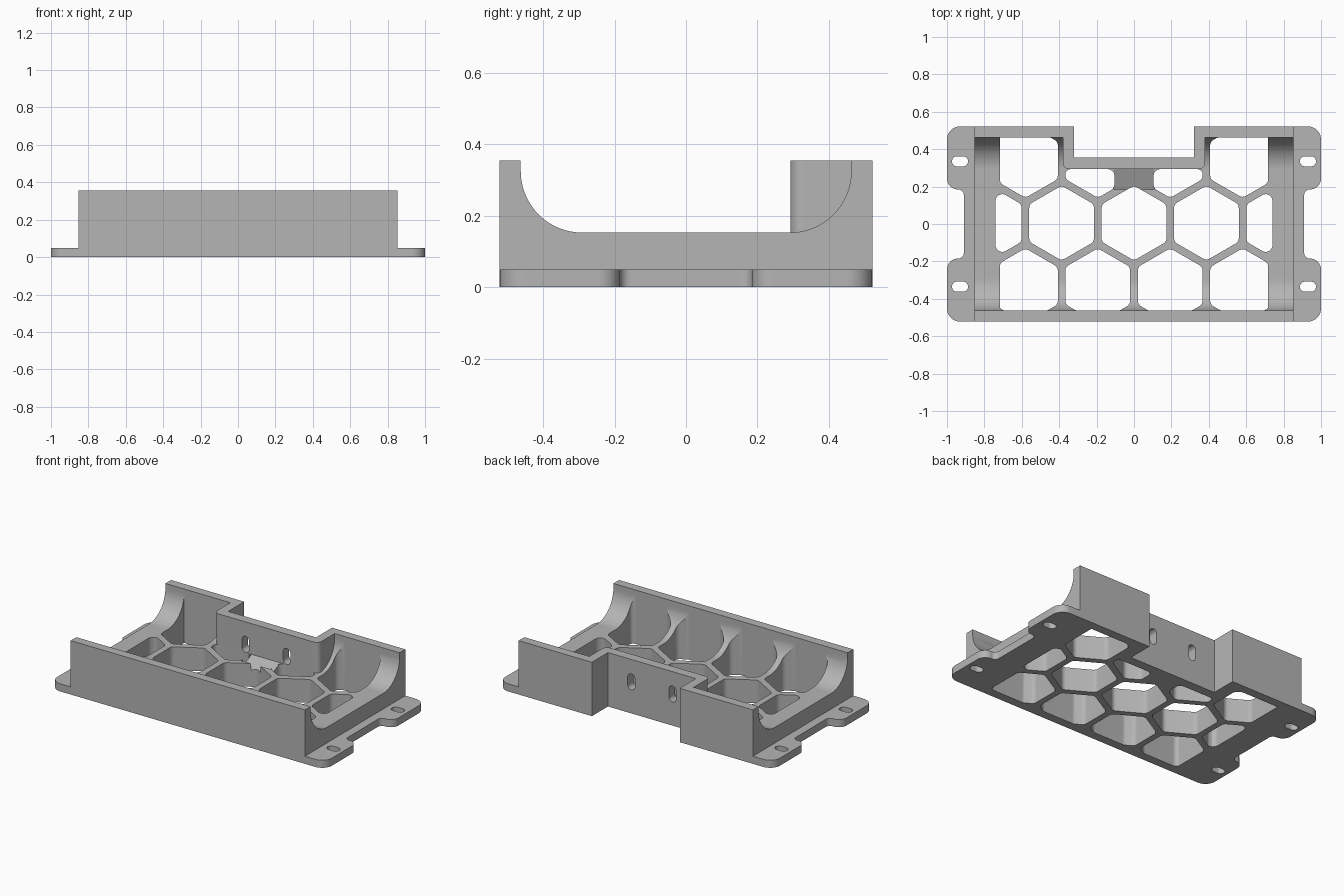
import bpy, bmesh, math
from mathutils import Vector

cube = bpy.data.objects.get("Cube")
if cube:
    bpy.data.objects.remove(cube)

HALF_X, HALF_Y, HEIGHT, FLOOR, PLATE = 0.853, 0.522, 0.355, 0.153, 0.05
WALL_Y, NOTCH_X, NOTCH_Y, NOTCH_IN = 0.463, 0.32, 0.355, 0.293

grey = bpy.data.materials.new("plain grey")
grey.use_nodes = True
grey.diffuse_color = (0.46, 0.46, 0.46, 1)
grey.node_tree.nodes["Principled BSDF"].inputs["Base Color"].default_value = grey.diffuse_color


def rounded(points, limit=0.5, steps=8):
    """Outline with each corner (x, y, radius) replaced by an arc."""
    out = []
    for i, (x, y, r) in enumerate(points):
        p = Vector((x, y))
        a = Vector(points[i - 1][:2]) - p
        b = Vector(points[(i + 1) % len(points)][:2]) - p
        if r == 0:
            out.append(p)
            continue
        half = a.angle(b) / 2
        t = min(r / math.tan(half), limit * a.length, limit * b.length)
        r = t * math.tan(half)
        a.normalize()
        b.normalize()
        c = p + (a + b).normalized() * r / math.sin(half)
        start, end = p + a * t - c, p + b * t - c
        out += [c + start.lerp(end, k / steps).normalized() * r for k in range(steps + 1)]
    return out


def prism(name, outlines, lo, hi, axis="z"):
    """Extrude outlines along an axis."""
    place = {"x": lambda p, d: (d, p[0], p[1]),
             "y": lambda p, d: (p[0], d, p[1]),
             "z": lambda p, d: (p[0], p[1], d)}[axis]
    bm = bmesh.new()
    for outline in outlines:
        low = [bm.verts.new(place(p, lo)) for p in outline]
        high = [bm.verts.new(place(p, hi)) for p in outline]
        bm.faces.new(low)
        bm.faces.new(high)
        for i in range(len(low)):
            bm.faces.new((low[i - 1], low[i], high[i], high[i - 1]))
    bmesh.ops.recalc_face_normals(bm, faces=bm.faces)
    mesh = bpy.data.meshes.new(name)
    bm.to_mesh(mesh)
    bm.free()
    mesh.materials.append(grey)
    obj = bpy.data.objects.new(name, mesh)
    bpy.context.collection.objects.link(obj)
    return obj


def box(x0, x1, y0, y1, r=0):
    return [(x0, y0, r), (x1, y0, r), (x1, y1, r), (x0, y1, r)]


def combine(target, tool, operation):
    bpy.context.view_layer.objects.active = target
    mod = target.modifiers.new(operation, "BOOLEAN")
    mod.operation, mod.solver, mod.object = operation, "EXACT", tool
    bpy.ops.object.modifier_apply(modifier=mod.name)
    bpy.data.objects.remove(tool)


def clip(points, axis, sign, value):
    """Keep the part of a convex outline where sign * coordinate <= sign * value."""
    out = []
    for i, q in enumerate(points):
        p = points[i - 1]
        dp, dq = sign * (p[axis] - value), sign * (q[axis] - value)
        if dp * dq < 0:
            out.append(p.lerp(q, dp / (dp - dq)))
        if dq <= 0:
            out.append(q)
    return out


def hexagon(cx, cy, x0, x1, y0, y1):
    radius = 0.2
    pts = [Vector((cx + radius * math.sin(k * math.pi / 3),
                   cy + radius * math.cos(k * math.pi / 3))) for k in range(6)]
    for axis, sign, value in ((0, 1, x1), (0, -1, x0), (1, 1, y1), (1, -1, y0)):
        pts = clip(pts, axis, sign, value)
    return rounded([(p.x, p.y, 0.035) for p in pts], steps=6)


# Trough: side profile with curved inner walls
fillet = 0.172
profile = [(-HALF_Y, 0, 0), (HALF_Y, 0, 0), (HALF_Y, HEIGHT, 0), (WALL_Y, HEIGHT, 0),
           (WALL_Y, FLOOR, fillet), (-WALL_Y, FLOOR, fillet),
           (-WALL_Y, HEIGHT, 0), (-HALF_Y, HEIGHT, 0)]
tray = prism("tray", [rounded(profile, limit=0.9, steps=20)], -HALF_X, HALF_X, "x")

# Base plate with four mounting ears
side = [(1, -HALF_Y, 0.07), (1, -0.185, 0.058), (0.91, -0.185, 0.03)]
right = side + [(x, -y, r) for x, y, r in reversed(side)]
ears = right + [(-x, -y, r) for x, y, r in right]
combine(tray, prism("base_plate", [rounded(ears, limit=0.65)], 0, PLATE), "UNION")

# Stepped-in section of the back wall
outer = NOTCH_X + 0.06
step = [(-outer, NOTCH_IN, 0.035), (outer, NOTCH_IN, 0.035), (outer, HALF_Y, 0), (-outer, HALF_Y, 0)]
combine(tray, prism("back_step", [rounded(step)], 0, HEIGHT), "UNION")
notch = rounded(box(-NOTCH_X, NOTCH_X, NOTCH_Y, 1))
combine(tray, prism("notch_cutter", [notch], -1, 1), "DIFFERENCE")

# Honeycomb openings in the floor
pitch, row, mid = 0.387, 0.335, 0.005
cells = [hexagon(k * pitch, mid, -0.74, 0.74, -1, 1) for k in range(-2, 3)]
for k in (-1.5, -0.5, 0.5, 1.5):
    cells.append(hexagon(k * pitch, mid - row, -0.717, 0.717, -WALL_Y, 1))
    if abs(k) > 1:
        cells.append(hexagon(k * pitch, mid + row, -0.717, 0.717, -1, WALL_Y))
    else:
        x0, x1 = (0.105, 1) if k > 0 else (-1, -0.105)
        cells.append(hexagon(k * pitch, mid + row, x0, x1, -1, NOTCH_IN))
combine(tray, prism("honeycomb_cutter", cells, -1, 1), "DIFFERENCE")

# Sloped pad in front of the stepped wall
pad = [(0.185, 0.11), (NOTCH_IN, FLOOR), (NOTCH_IN, 0.2), (0.185, 0.2)]
combine(tray, prism("pad_cutter", [pad], -0.106, 0.106, "x"), "DIFFERENCE")

# Screw slots in the ears and in the stepped wall
ear_slots = [rounded(box(sx * 0.93 - 0.043, sx * 0.93 + 0.043, sy * 0.335 - 0.027, sy * 0.335 + 0.027, 0.027))
             for sx in (-1, 1) for sy in (-1, 1)]
combine(tray, prism("ear_slot_cutter", ear_slots, -1, 1), "DIFFERENCE")
wall_slots = [rounded(box(x - 0.026, x + 0.026, 0.155, 0.26, 0.026)) for x in (-0.15, 0.15)]
combine(tray, prism("wall_slot_cutter", wall_slots, 0.25, 0.4, "y"), "DIFFERENCE")

# Smooth the curves and keep the edges crisp
bpy.ops.object.select_all(action="DESELECT")
tray.select_set(True)
bpy.context.view_layer.objects.active = tray
bpy.ops.object.shade_smooth_by_angle(angle=math.radians(25))
